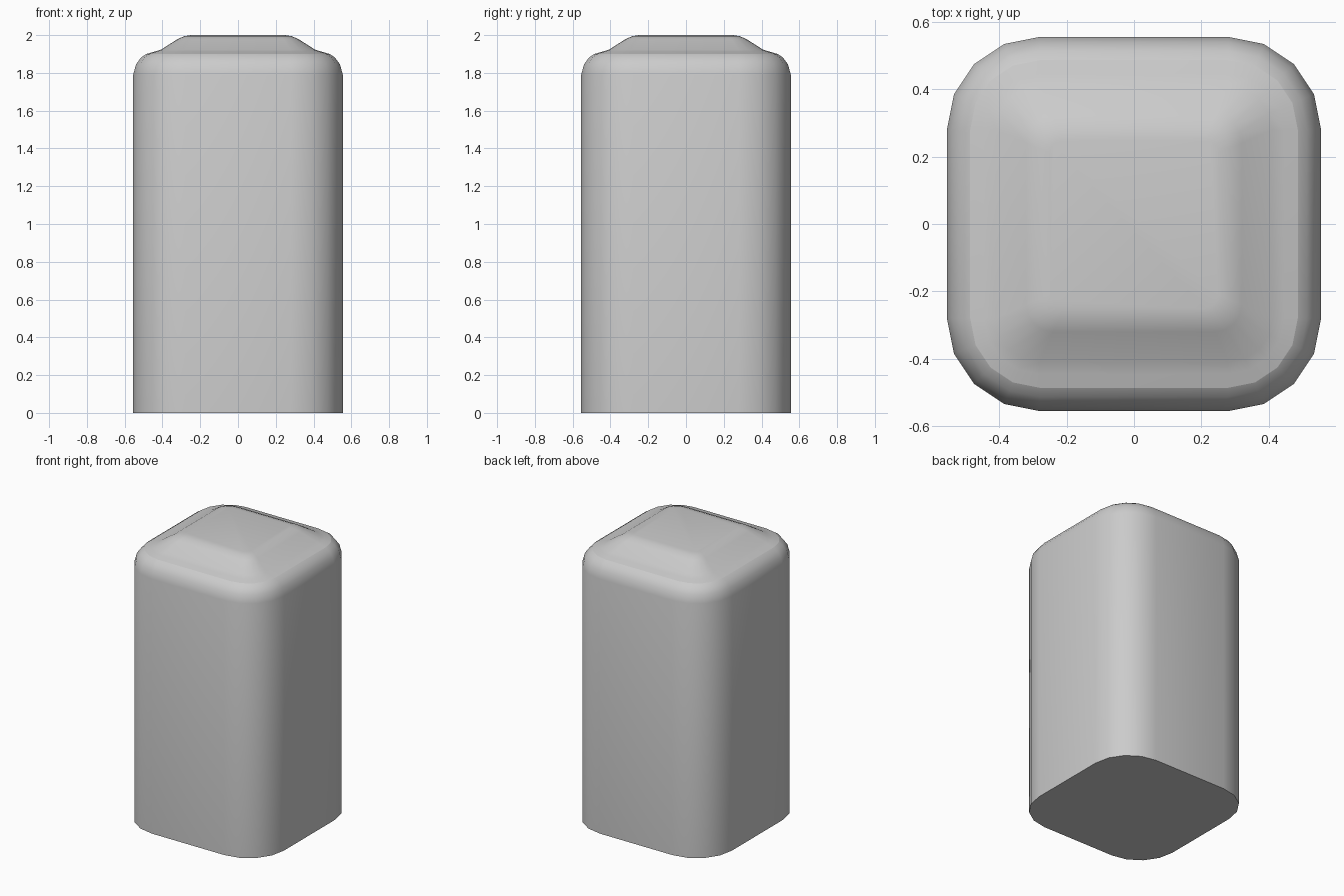
import bpy, bmesh, math

if "Cube" in bpy.data.objects:
    bpy.data.objects.remove(bpy.data.objects["Cube"])

# rings from bottom to top: (half width, corner radius, height)
PROFILE = [
    (0.555, 0.275, 0.0), (0.555, 0.275, 1.79), (0.54, 0.26, 1.845),
    (0.513, 0.233, 1.882), (0.486, 0.206, 1.90),
    (0.445, 0.165, 1.912), (0.41, 0.13, 1.922),
    (0.32, 0.08, 1.979), (0.285, 0.06, 1.994), (0.25, 0.04, 2.0),
]
RIM = 4       # crease between the rounded shoulder and the raised cap
SEGMENTS = 4  # sides per rounded corner


def rounded_square(bm, half, radius, z):
    verts = []
    for corner in range(4):
        a0 = corner * math.pi / 2
        mid = a0 + math.pi / 4
        c = (half - radius) * math.sqrt(2)
        for i in range(SEGMENTS + 1):
            a = a0 + i * math.pi / 2 / SEGMENTS
            verts.append(bm.verts.new((c * math.cos(mid) + radius * math.cos(a),
                                       c * math.sin(mid) + radius * math.sin(a), z)))
    return verts


# post with rounded shoulder and raised cap
bm = bmesh.new()
rings = [rounded_square(bm, *p) for p in PROFILE]
n = len(rings[0])
for low, high in zip(rings, rings[1:]):
    for i in range(n):
        j = (i + 1) % n
        bm.faces.new((low[i], low[j], high[j], high[i]))
bm.faces.new(rings[0][::-1])
bm.faces.new(rings[-1])
for i in range(n):
    bm.edges.get((rings[RIM][i], rings[RIM][(i + 1) % n])).smooth = False

mesh = bpy.data.meshes.new("capped_post")
bm.to_mesh(mesh)
bm.free()
post = bpy.data.objects.new("capped_post", mesh)
bpy.context.collection.objects.link(post)
bpy.context.view_layer.objects.active = post
post.select_set(True)
bpy.ops.object.shade_smooth_by_angle(angle=math.radians(35), keep_sharp_edges=True)
